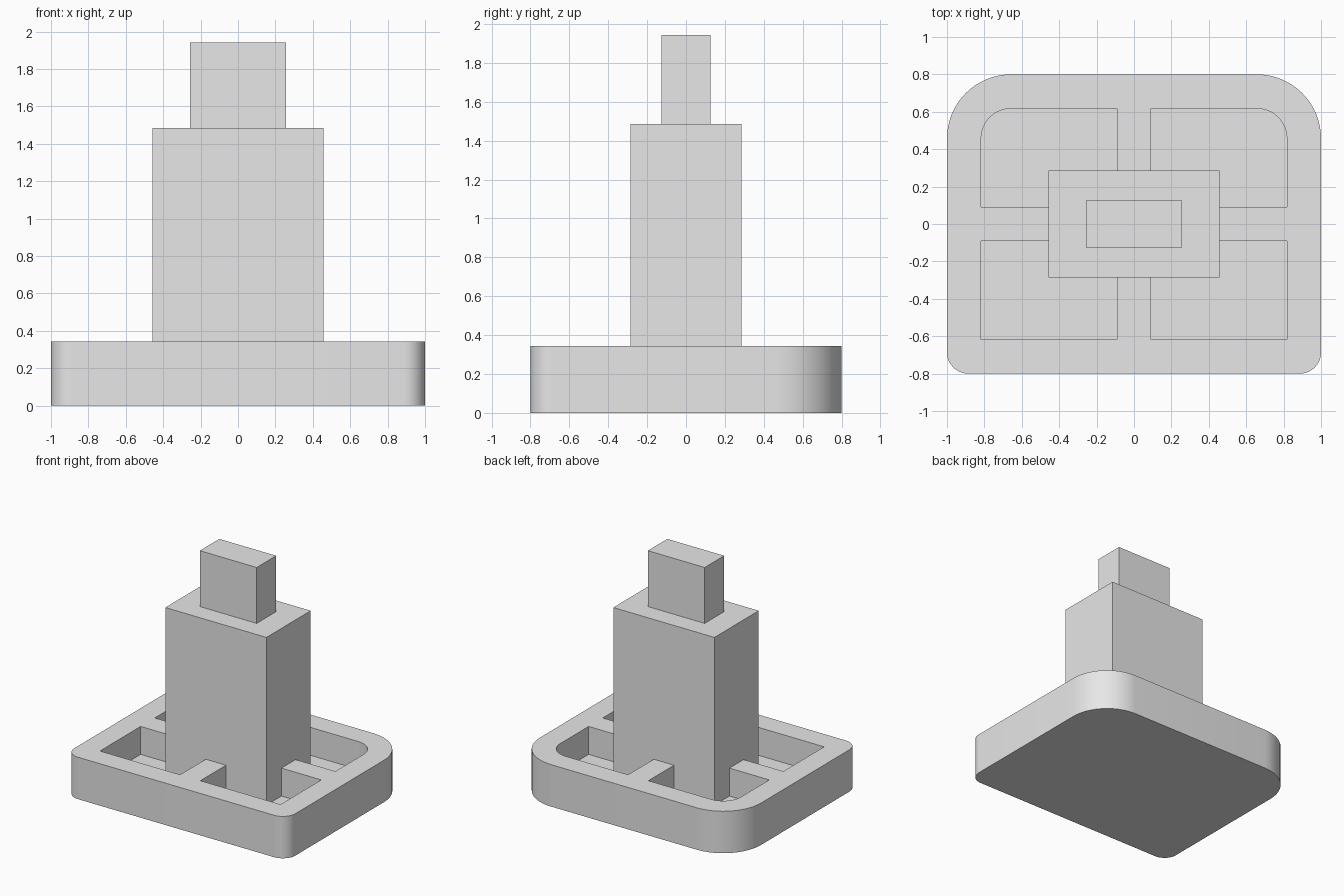
import bpy
import bmesh
import math

if "Cube" in bpy.data.objects:
    bpy.data.objects.remove(bpy.data.objects["Cube"], do_unlink=True)

U = 1 / 8.75  # one millimetre in model units

grey = bpy.data.materials.new("light_grey")
grey.use_nodes = True
colour = (0.8, 0.8, 0.8, 1)
grey.diffuse_color = colour
grey.node_tree.nodes["Principled BSDF"].inputs["Base Color"].default_value = colour


def block(name, low, high, corner_radius=None):
    """Box between two corners (mm); corner_radius(x, y) rounds vertical edges."""
    bm = bmesh.new()
    bmesh.ops.create_cube(bm, size=1)
    for v in bm.verts:
        v.co = [(a + (b - a) * (c + 0.5)) * U for a, b, c in zip(low, high, v.co)]
    if corner_radius:
        uprights = [e for e in bm.edges
                    if (e.verts[0].co - e.verts[1].co).xy.length < 1e-6]
        groups = {}
        for e in uprights:
            x, y, _ = e.verts[0].co / U
            groups.setdefault(corner_radius(x, y), []).append(e)
        for radius, edges in groups.items():
            if radius > 0:
                bmesh.ops.bevel(bm, geom=edges, offset=radius * U, segments=16,
                                profile=0.5, affect='EDGES')
    bmesh.ops.recalc_face_normals(bm, faces=bm.faces[:])
    mesh = bpy.data.meshes.new(name)
    bm.to_mesh(mesh)
    bm.free()
    mesh.materials.append(grey)
    obj = bpy.data.objects.new(name, mesh)
    bpy.context.collection.objects.link(obj)
    return obj


# Base slab: large rounded corners at the back, small ones at the front
half_x, half_y, wall, rib, floor = 8.75, 7, 1.6, 0.8, 1
base = block("base_tray", (-half_x, -half_y, 0), (half_x, half_y, 3),
             lambda x, y: 3 if y > 0 else 1)

# Four pockets leave a rim and a cross of ribs
bpy.context.view_layer.objects.active = base
for sx in (-1, 1):
    for sy in (-1, 1):
        xs = sorted((sx * rib, sx * (half_x - wall)))
        ys = sorted((sy * rib, sy * (half_y - wall)))
        cutter = block("pocket_cutter", (xs[0], ys[0], floor), (xs[1], ys[1], 4),
                       lambda x, y: 1.4 if y > 5 and abs(x) > 5 else 0)
        cutter.hide_render = True
        cut = base.modifiers.new("pocket", 'BOOLEAN')
        cut.operation = 'DIFFERENCE'
        cut.solver = 'EXACT'
        cut.object = cutter
        bpy.ops.object.modifier_apply(modifier=cut.name)
        bpy.data.objects.remove(cutter, do_unlink=True)

bpy.ops.object.select_all(action='DESELECT')
base.select_set(True)
bpy.ops.object.shade_smooth_by_angle(angle=math.radians(30))

# Column standing on the tray floor, with a narrower tab on top
block("column", (-4, -2.5, floor / 2), (4, 2.5, 13))
block("top_tab", (-2.25, -1.1, 12.5), (2.25, 1.1, 17))
